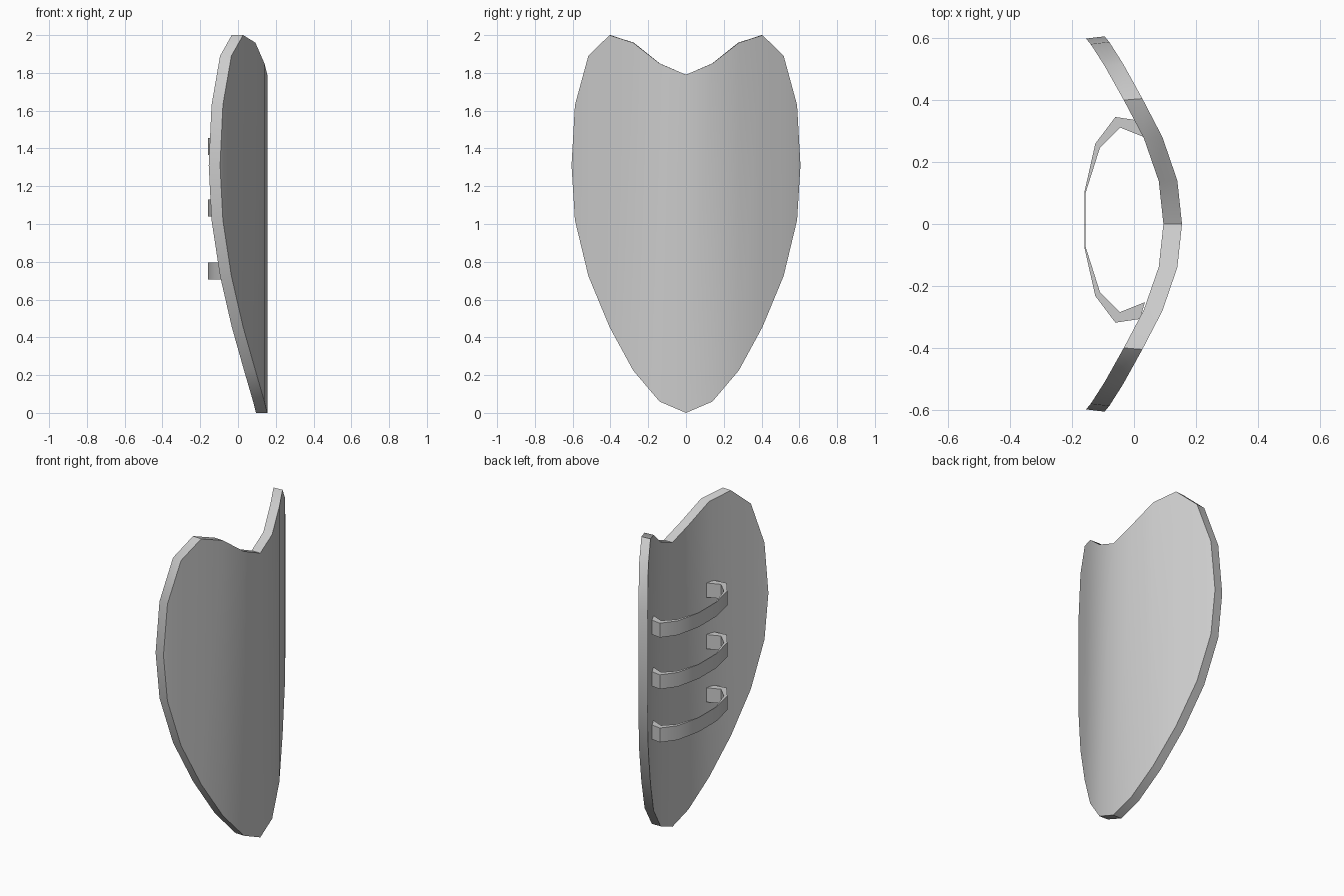
import bpy, bmesh, math

cube = bpy.data.objects.get("Cube")
if cube:
    bpy.data.objects.remove(cube)

grey = bpy.data.materials.new("plain_grey")
grey.use_nodes = True
colour = (0.6, 0.6, 0.6, 1)
grey.diffuse_color = colour
grey.node_tree.nodes["Principled BSDF"].inputs["Base Color"].default_value = colour


def finish(bm, name):
    bmesh.ops.recalc_face_normals(bm, faces=bm.faces[:])
    mesh = bpy.data.meshes.new(name)
    bm.to_mesh(mesh)
    bm.free()
    mesh.materials.append(grey)
    obj = bpy.data.objects.new(name, mesh)
    bpy.context.collection.objects.link(obj)
    bpy.ops.object.select_all(action='DESELECT')
    obj.select_set(True)
    bpy.context.view_layer.objects.active = obj
    bpy.ops.object.shade_smooth_by_angle(angle=math.radians(32))
    return obj


# Shield plate: upright strips as (y, x, bottom z, top z), mirrored about y = 0
half = [(0, 0.155, 0, 1.79), (0.14, 0.14, 0.06, 1.85), (0.28, 0.092, 0.225, 1.96),
        (0.405, 0.027, 0.455, 2.0), (0.517, -0.035, 0.725, 1.89),
        (0.588, -0.08, 1.02, 1.63), (0.606, -0.095, 1.31, 1.31)]
strips = [(-y, x, lo, hi) for y, x, lo, hi in half[:0:-1]] + half
bm = bmesh.new()


def curved_sheet(depth, spread):
    columns = []
    for y, x, lo, hi in strips:
        heights = [lo] if lo == hi else [lo, hi]
        columns.append([bm.verts.new((x - depth, y * spread, z)) for z in heights])
    for a, b in zip(columns, columns[1:]):
        bm.faces.new(a + b[::-1])
    # outline loop: along the bottom, then back along the top
    return [c[0] for c in columns] + [c[1] for c in columns[-2:0:-1]]


outer = curved_sheet(0, 1)
inner = curved_sheet(0.06, 0.988)
for i in range(len(outer)):
    j = (i + 1) % len(outer)
    bm.faces.new((outer[i], outer[j], inner[j], inner[i]))
finish(bm, "shield_plate")

# Arm straps: half of the bent band as (x, y) outside and inside, mirrored
band_out = [(0.02, 0.32), (-0.06, 0.332), (-0.125, 0.246), (-0.16, 0.09)]
band_in = [(0.035, 0.266), (-0.045, 0.298), (-0.11, 0.233), (-0.156, 0.088)]
centre_y = 0.0135


def mirrored(points):
    return points + [(x, -y) for x, y in points[::-1]]


def strap(name, z, height=0.09):
    bm = bmesh.new()
    rings = []
    for (ox, oy), (ix, iy) in zip(mirrored(band_out), mirrored(band_in)):
        rings.append([bm.verts.new((x, y + centre_y, z + s * height / 2))
                      for x, y, s in ((ox, oy, -1), (ox, oy, 1), (ix, iy, 1), (ix, iy, -1))])
    for a, b in zip(rings, rings[1:]):
        for k in range(4):
            n = (k + 1) % 4
            bm.faces.new((a[k], a[n], b[n], b[k]))
    bm.faces.new(rings[0])
    bm.faces.new(rings[-1])
    finish(bm, name)


for name, z in (("upper_strap", 1.41), ("middle_strap", 1.085), ("lower_strap", 0.75)):
    strap(name, z)
